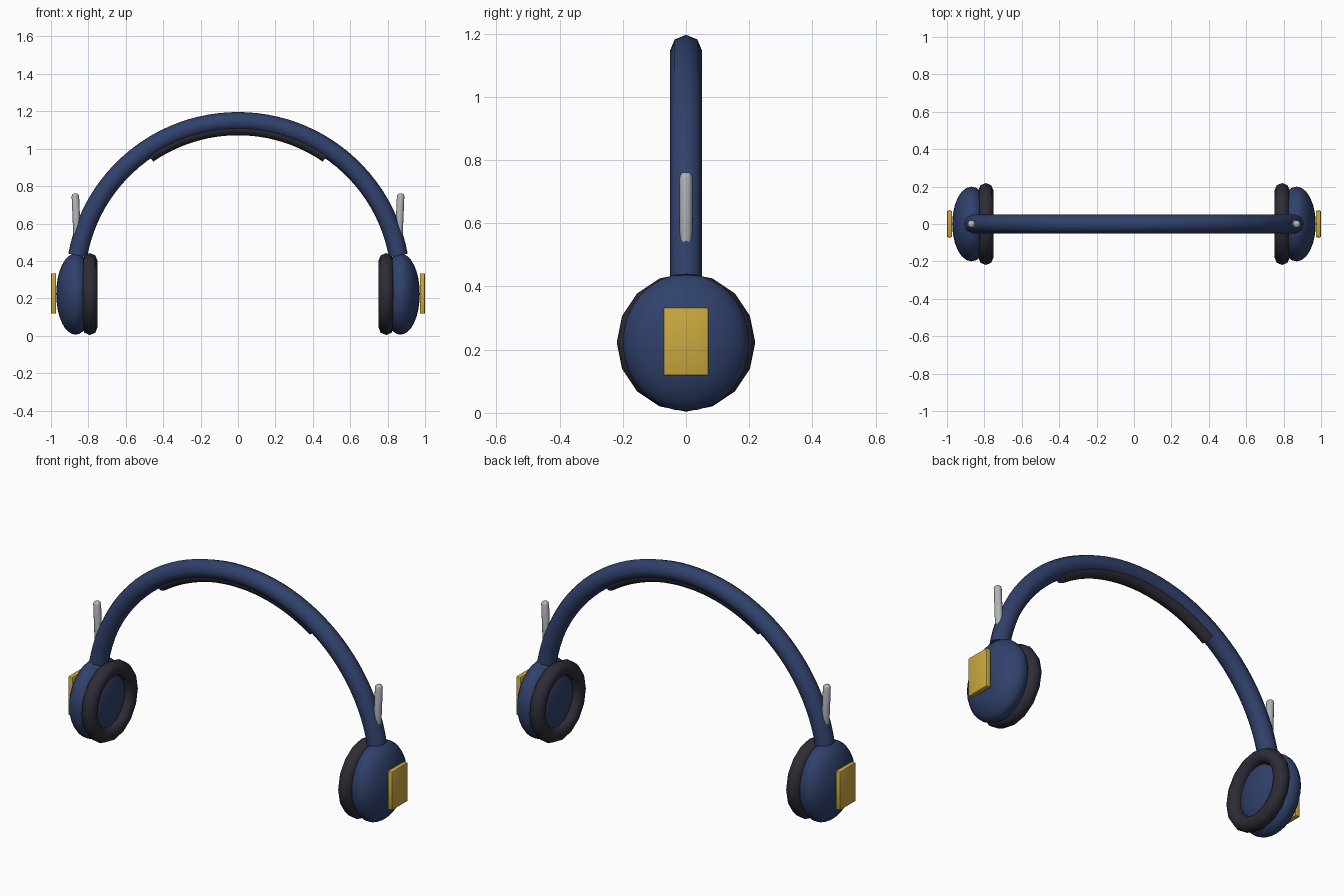
import bpy, bmesh, math
from mathutils import Vector, Matrix

if "Cube" in bpy.data.objects:
    bpy.data.objects.remove(bpy.data.objects["Cube"])


def material(name, rgb):
    m = bpy.data.materials.new(name)
    m.diffuse_color = (*rgb, 1.0)
    m.use_nodes = True
    m.node_tree.nodes["Principled BSDF"].inputs["Base Color"].default_value = m.diffuse_color
    return m


BLUE = material("navy_blue", (0.030, 0.053, 0.150))
DARK = material("dark_cushion", (0.027, 0.025, 0.037))
GOLD = material("gold", (0.60, 0.40, 0.05))
SILVER = material("silver", (0.45, 0.46, 0.50))

ARC_Z, ARC_R = 0.274, 0.871      # headband circle
CUP_X, CUP_Z = 0.869, 0.223      # ear cup centre


def finish(bm, name, mat, angle=50):
    bmesh.ops.recalc_face_normals(bm, faces=bm.faces)
    me = bpy.data.meshes.new(name)
    bm.to_mesh(me)
    bm.free()
    me.materials.append(mat)
    ob = bpy.data.objects.new(name, me)
    bpy.context.collection.objects.link(ob)
    bpy.ops.object.select_all(action='DESELECT')
    ob.select_set(True)
    bpy.context.view_layer.objects.active = ob
    bpy.ops.object.shade_smooth_by_angle(angle=math.radians(angle))
    return ob


def bridge(bm, rings, closed=False):
    n = len(rings[0])
    pairs = list(zip(rings, rings[1:]))
    if closed:
        pairs.append((rings[-1], rings[0]))
    for a, b in pairs:
        for i in range(n):
            j = (i + 1) % n
            bm.faces.new((a[i], a[j], b[j], b[i]))
    if not closed:
        bm.faces.new(rings[0])
        bm.faces.new(rings[-1])


def arc_tube(name, radius, tube, start_deg, steps, mat):
    """Eight-sided tube along an arch in the XZ plane."""
    bm = bmesh.new()
    rings = []
    for s in range(steps + 1):
        a = math.radians(start_deg + (180 - 2 * start_deg) * s / steps)
        ring = []
        for k in range(8):
            t = k * math.tau / 8
            r = radius + tube * math.cos(t)
            ring.append(bm.verts.new((r * math.cos(a), tube * math.sin(t),
                                      ARC_Z + r * math.sin(a))))
        rings.append(ring)
    bridge(bm, rings)
    return finish(bm, name, mat)


def ear_cup(name, side):
    bm = bmesh.new()
    bmesh.ops.create_uvsphere(bm, u_segments=24, v_segments=16, radius=1)
    bm.transform(Matrix.Translation((side * CUP_X, 0, CUP_Z))
                 @ Matrix.Diagonal((0.103, 0.20, 0.217, 1)))
    finish(bm, name, BLUE)


def ear_cushion(name, side):
    bm = bmesh.new()
    major, minor = 0.178, 0.041
    rings = []
    for s in range(16):
        a = s * math.tau / 16
        ring = []
        for k in range(8):
            t = k * math.tau / 8
            r = major + minor * math.cos(t)
            ring.append(bm.verts.new((side * 0.792 + minor * math.sin(t),
                                      r * math.cos(a), CUP_Z + r * math.sin(a))))
        rings.append(ring)
    bridge(bm, rings, closed=True)
    finish(bm, name, DARK)


def side_plate(name, side):
    bm = bmesh.new()
    bmesh.ops.create_cube(bm, size=1)
    bm.transform(Matrix.Translation((side * 0.986, 0, 0.226))
                 @ Matrix.Diagonal((0.028, 0.142, 0.216, 1)))
    bmesh.ops.bevel(bm, geom=bm.edges[:], offset=0.006, segments=2,
                    profile=0.5, affect='EDGES')
    finish(bm, name, GOLD, 30)


def slider(name, side):
    """Slim rod with rounded ends, leaning slightly outwards."""
    low = Vector((side * 0.858, 0, 0.47))
    high = Vector((side * 0.870, 0, 0.76))
    length, r = (high - low).length, 0.020
    profile = [(0.010, 0), (0.017, 0.005), (r, 0.015), (r, length - 0.015),
               (0.017, length - 0.005), (0.010, length)]
    bm = bmesh.new()
    rings = [[bm.verts.new((pr * math.cos(k * math.tau / 12),
                            pr * math.sin(k * math.tau / 12), pz))
              for k in range(12)] for pr, pz in profile]
    bridge(bm, rings)
    turn = Vector((0, 0, 1)).rotation_difference(high - low).to_matrix().to_4x4()
    bm.transform(Matrix.Translation(low) @ turn)
    finish(bm, name, SILVER)


# Arch and the cushion under its crown
arc_tube("headband", ARC_R, 0.051, 10.3, 48, BLUE)
arc_tube("headband_cushion", 0.833, 0.035, 55.4, 24, DARK)

# Matching parts on both sides
for label, side in (("left", -1), ("right", 1)):
    ear_cup(label + "_ear_cup", side)
    ear_cushion(label + "_ear_cushion", side)
    side_plate(label + "_side_plate", side)
    slider(label + "_slider", side)
